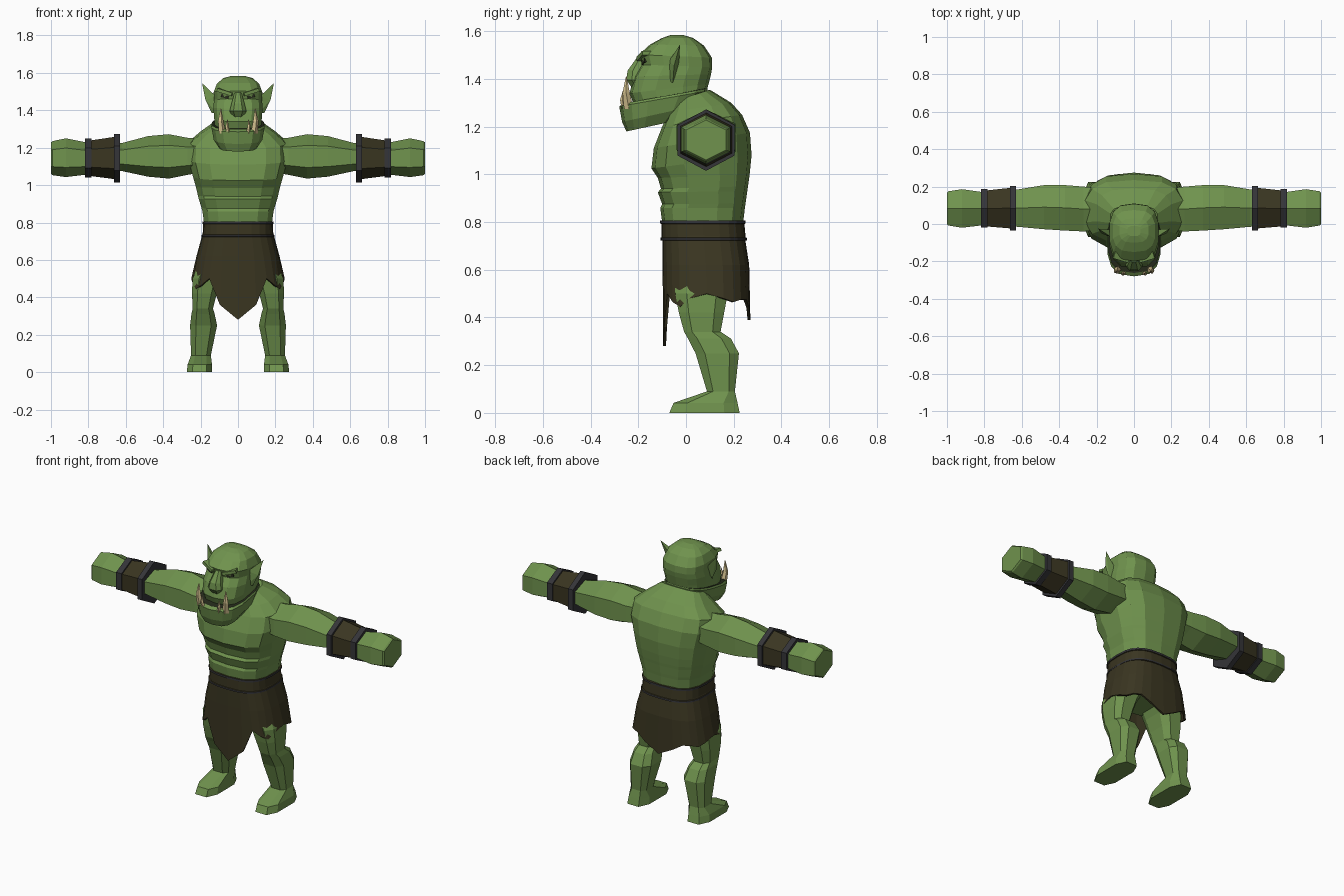
import bpy, bmesh, math
from mathutils import Vector

if "Cube" in bpy.data.objects:
    bpy.data.objects.remove(bpy.data.objects["Cube"])


def material(name, rgb):
    m = bpy.data.materials.new(name)
    m.diffuse_color = (*rgb, 1)
    m.use_nodes = True
    m.node_tree.nodes["Principled BSDF"].inputs["Base Color"].default_value = m.diffuse_color
    return m


SKIN = material("green skin", (0.16, 0.29, 0.075))
LEATHER = material("brown leather", (0.042, 0.036, 0.015))
METAL = material("dark metal", (0.035, 0.035, 0.04))
IVORY = material("ivory", (0.68, 0.55, 0.28))
DARK = material("dark shadow", (0.02, 0.025, 0.012))


def make(name, bm, mats):
    bmesh.ops.recalc_face_normals(bm, faces=bm.faces)
    me = bpy.data.meshes.new(name)
    bm.to_mesh(me)
    bm.free()
    for m in mats:
        me.materials.append(m)
    ob = bpy.data.objects.new(name, me)
    bpy.context.collection.objects.link(ob)
    return ob


def skin_rings(name, rings, mats, caps=True, mat_rule=lambda row: 0):
    """Bridge a list of point rings into one flat-faced shell."""
    bm = bmesh.new()
    rows = [[bm.verts.new(p) for p in r] for r in rings]
    n = len(rows[0])
    for k in range(len(rows) - 1):
        for i in range(n):
            j = (i + 1) % n
            f = bm.faces.new((rows[k][i], rows[k][j], rows[k + 1][j], rows[k + 1][i]))
            f.material_index = mat_rule(k)
    if caps:
        bm.faces.new(rows[0])
        bm.faces.new(rows[-1])
    return make(name, bm, mats)


def power(v, e):
    return math.copysign(abs(v) ** e, v) if abs(v) > 1e-9 else 0.0


def oval(zf, zb, yf, yb, hw, cx=0.0, n=14, e=0.7, turn=0.0):
    """Rounded-box ring, first point in front, tilted from zf (front) to zb (back)."""
    pts = [(power(math.sin(2 * math.pi * (i + turn) / n), e),
            -power(math.cos(2 * math.pi * (i + turn) / n), e)) for i in range(n)]
    mx, my = max(p[0] for p in pts), max(p[1] for p in pts)
    ring = []
    for px, py in pts:
        t = (py / my + 1) / 2
        ring.append((cx + hw * px / mx, yf + (yb - yf) * t, zf + (zb - zf) * t))
    return ring


def hexa(x, y0, y1, z0, z1, side):
    """Hexagon across the arm with a corner on top."""
    cy, cz, ry, rz = (y0 + y1) / 2, (z0 + z1) / 2, (y1 - y0) / 2 / 0.866, (z1 - z0) / 2
    return [(side * x, cy + ry * math.sin(i * math.pi / 3), cz + rz * math.cos(i * math.pi / 3))
            for i in range(6)]


# Torso: pelvis, stomach folds, overhanging chest, sloping shoulders
torso = [(.54, .54, -.04, .20, .13), (.70, .70, -.085, .23, .17), (.80, .80, -.10, .24, .182),
         (.86, .86, -.108, .247, .19), (.875, .88, -.10, .25, .195), (.925, .93, -.118, .257, .21),
         (.94, .95, -.105, .26, .214), (.985, 1.0, -.118, .267, .225), (1.025, 1.08, -.145, .275, .24),
         (1.11, 1.175, -.135, .268, .265), (1.20, 1.25, -.10, .235, .262),
         (1.26, 1.30, -.07, .19, .20), (1.31, 1.355, -.04, .10, .125)]
skin_rings("torso", [oval(*r) for r in torso], [SKIN])

# Head: heavy underbite jaw, mouth line, brow and crown
head = [(1.18, 1.23, -.25, -.02, .10), (1.22, 1.29, -.268, .05, .13), (1.285, 1.35, -.28, .09, .142),
        (1.298, 1.36, -.262, .09, .137), (1.302, 1.362, -.222, .09, .125), (1.34, 1.38, -.237, .095, .127),
        (1.41, 1.42, -.218, .105, .132), (1.46, 1.45, -.188, .11, .128), (1.502, 1.49, -.198, .108, .13),
        (1.545, 1.54, -.15, .075, .112), (1.572, 1.572, -.10, .03, .078), (1.584, 1.584, -.065, -.01, .035)]
skin_rings("head", [oval(*r) for r in head], [SKIN, DARK], mat_rule=lambda k: 1 if k == 3 else 0)

# Nose
nose = [(1.365, 1.365, -.228, -.15, .03), (1.395, 1.395, -.25, -.15, .045),
        (1.435, 1.435, -.245, -.15, .035), (1.495, 1.495, -.202, -.15, .018)]
skin_rings("nose", [oval(*r, n=8, turn=.5) for r in nose], [SKIN])


def spike(name, base, tip, r):
    """Curved five-sided tooth."""
    a, b = Vector(base), Vector(tip)
    mid = a.lerp(b, .5) + Vector((math.copysign(.005, a.x), -.006, 0))
    rings = [[c + Vector((s * math.cos(i * 1.2566), s * math.sin(i * 1.2566), 0)) for i in range(5)]
             for c, s in ((a, r), (mid, r * .75), (b, r * .1))]
    skin_rings(name, rings, [IVORY])


def block(name, centre, size, roll, yaw, mat):
    bm = bmesh.new()
    bmesh.ops.create_cube(bm, size=1)
    ob = make(name, bm, [mat])
    ob.location, ob.scale, ob.rotation_euler = centre, size, (0, roll, yaw)


for side, tag in ((1, "left"), (-1, "right")):
    # Tusks
    spike("large_tusk_" + tag, (side * .085, -.24, 1.275), (side * .092, -.25, 1.41), .021)
    spike("small_tusk_" + tag, (side * .052, -.258, 1.275), (side * .056, -.264, 1.35), .013)

    # Eye and scowling brow
    block("eye_" + tag, (side * .068, -.170, 1.474), (.042, .022, .018), side * -.3, side * .3, DARK)
    block("brow_" + tag, (side * .068, -.176, 1.497), (.085, .04, .018), side * -.3, side * .3, SKIN)

    # Pointed ear
    bm = bmesh.new()
    for x, y, z in ((.115, -.075, 1.39), (.118, -.072, 1.475), (.115, -.03, 1.455),
                    (.174, -.05, 1.455), (.14, -.055, 1.385), (.192, -.025, 1.545)):
        bm.verts.new((side * x, y, z))
    bmesh.ops.convex_hull(bm, input=bm.verts)
    make("ear_" + tag, bm, [SKIN])

    # Arm
    arm = [(.18, -.03, .19, 1.07, 1.25), (.27, -.04, .20, 1.055, 1.253), (.37, -.035, .208, 1.035, 1.272),
           (.48, -.028, .208, 1.045, 1.262), (.62, -.015, .185, 1.075, 1.225), (.70, -.01, .18, 1.08, 1.22)]
    skin_rings("arm_" + tag, [hexa(*r, side) for r in arm], [SKIN])

    # Fist
    fist = [(.78, -.005, .17, 1.06, 1.225), (.82, -.008, .172, 1.055, 1.23), (.92, -.02, .186, 1.043, 1.25),
            (.992, -.008, .175, 1.053, 1.235), (1.0, 0, .168, 1.06, 1.228)]
    skin_rings("fist_" + tag, [hexa(*r, side) for r in fist], [SKIN])

    # Bracer with two metal bands
    bracer = [(.645, -.025, .195, 1.03, 1.26), (.80, -.012, .178, 1.05, 1.237)]
    skin_rings("bracer_" + tag, [hexa(*r, side) for r in bracer], [LEATHER])
    for label, x, half, box in (("upper", .646, .016, (-.036, .204, 1.015, 1.272)),
                                ("lower", .80, .018, (-.02, .188, 1.04, 1.25))):
        skin_rings(label + "_band_" + tag,
                   [hexa(x - half, *box, side), hexa(x + half, *box, side)], [METAL])

    # Leg and foot in one shell
    leg = [(.66, -.05, .20, .085, .09), (.50, -.045, .175, .078, .165), (.42, -.03, .16, .066, .18),
           (.34, -.008, .145, .054, .188), (.312, .008, .188, .062, .187), (.25, .04, .222, .072, .184),
           (.09, .088, .205, .053, .198), (.042, -.052, .216, .065, .204), (0, -.07, .225, .068, .206)]
    skin_rings("leg_" + tag, [oval(z, z, f, b, w, side * cx, n=8, e=.65, turn=.5)
                              for z, f, b, w, cx in leg], [SKIN])

# Skirt with a ragged hem: heights run from the front point round to the back
HEM = [.28, .36, .50, .465, .445, .48, .50, .48, .465, .475, .475, .44, .39]
N = 24
top = oval(.76, .76, -.098, .243, .184, n=N)
middle = oval(.62, .62, -.098, .265, .222, n=N)
hem = [(x, y, HEM[min(i, N - i)]) for i, (x, y, z) in enumerate(oval(0, 0, -.096, .27, .25, n=N))]
skirt = skin_rings("skirt", [top, middle, hem], [LEATHER], caps=False)
solid = skirt.modifiers.new("thickness", "SOLIDIFY")
solid.thickness = .012

# Belt with thin trims
belt = [(.722, -.098, .25, .186), (.724, -.107, .256, .195), (.734, -.107, .255, .194),
        (.736, -.102, .25, .189), (.792, -.102, .245, .186), (.794, -.108, .25, .191),
        (.806, -.108, .25, .191), (.807, -.09, .23, .172)]
skin_rings("belt", [oval(z, z, f, b, w, n=N) for z, f, b, w in belt], [LEATHER, METAL],
           caps=False, mat_rule=lambda k: 1 if k in (1, 5) else 0)
